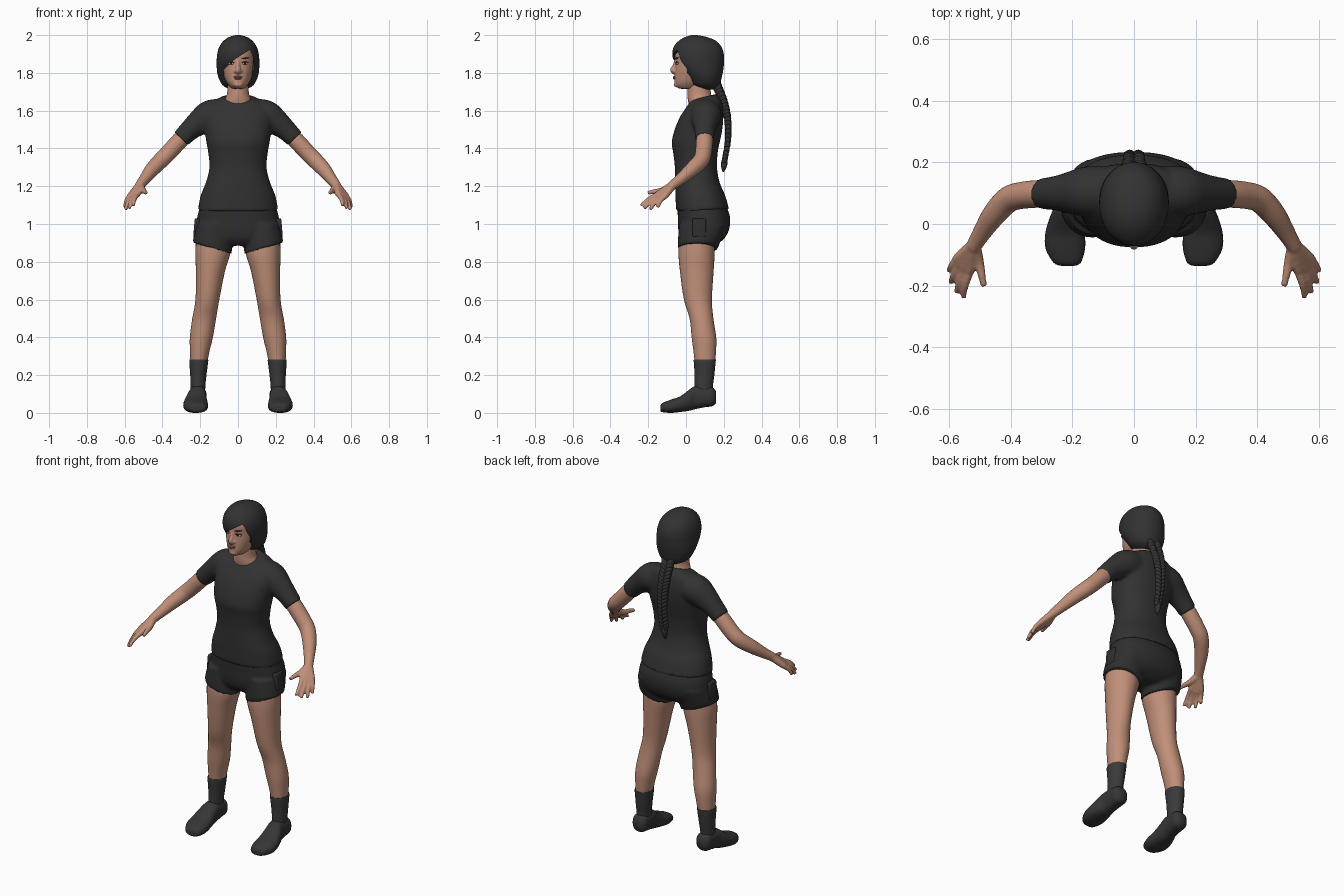
import bpy, bmesh, math
from mathutils import Vector, Matrix, Euler


def colour(name, rgb):
    m = bpy.data.materials.new(name)
    m.diffuse_color = (*rgb, 1)
    return m


SKIN = colour("skin", (0.53, 0.275, 0.19))
HAIR = colour("hair_black", (0.032, 0.032, 0.033))
SHIRT = colour("shirt_charcoal", (0.032, 0.032, 0.033))
SHORTS = colour("shorts_charcoal", (0.028, 0.028, 0.029))
SOCK = colour("sock_grey", (0.042, 0.042, 0.043))
SHOE = colour("shoe_grey", (0.036, 0.036, 0.037))
LIP = colour("lip", (0.34, 0.14, 0.11))
WHITE = colour("eye_white", (0.45, 0.42, 0.40))
DARK = colour("eye_dark", (0.02, 0.015, 0.012))


def resample(keys, k=4):
    """Catmull-Rom through tuples of equal length."""
    out = []
    for i in range(len(keys) - 1):
        a, b, c, d = (keys[max(i - 1, 0)], keys[i], keys[i + 1], keys[min(i + 2, len(keys) - 1)])
        for j in range(k):
            t = j / k
            out.append(tuple(0.5 * (2 * q + (r - p) * t + (2 * p - 5 * q + 4 * r - s) * t * t
                                    + (3 * q - p - 3 * r + s) * t ** 3)
                             for p, q, r, s in zip(a, b, c, d)))
    return out + [tuple(keys[-1])]


def oval(n, e):
    """Unit superellipse."""
    for i in range(n):
        c, s = math.cos(2 * math.pi * i / n), math.sin(2 * math.pi * i / n)
        yield (math.copysign(abs(c) ** (2 / e), c), math.copysign(abs(s) ** (2 / e), s))


def loft(bm, loops):
    rows = [[bm.verts.new(p) for p in lp] for lp in loops]
    n = len(rows[0])
    for a, b in zip(rows, rows[1:]):
        for i in range(n):
            bm.faces.new((a[i], a[(i + 1) % n], b[(i + 1) % n], b[i]))
    bm.faces.new(rows[0][::-1])
    bm.faces.new(rows[-1])


def stack(bm, rings, e=2.0, s=1, n=32):
    """Level rings: x, y, z, rx, ry, slope along x, slope along y."""
    rings = [tuple(r) + (0,) * (7 - len(r)) for r in rings]
    loft(bm, [[Vector((s * (x + u * rx), y + v * ry, z + u * rx * sx + v * ry * sy))
               for u, v in oval(n, e)] for x, y, z, rx, ry, sx, sy in resample(rings)])


def trunk(bm, rings, e=2.0):
    """Centred rings: z, half width, front y, back y, optional slope along y."""
    stack(bm, [(0, (r[2] + r[3]) / 2, r[0], r[1], (r[3] - r[2]) / 2, 0, r[4] if len(r) > 4 else 0)
               for r in rings], e, n=48)


def tube(bm, path, s=1, n=20):
    """Round tube along points x, y, z, radius."""
    pts = resample(path)
    loops = []
    for i, p in enumerate(pts):
        d = (Vector(pts[min(i + 1, len(pts) - 1)][:3]) - Vector(pts[max(i - 1, 0)][:3])).normalized()
        a = d.cross(Vector((0.3, 1, 0.2))).normalized()
        b = d.cross(a)
        loops.append([Vector((s * q.x, q.y, q.z)) for q in
                      (Vector(p[:3]) + (a * u + b * v) * p[3] for u, v in oval(n, 2))])
    loft(bm, loops)


def ball(bm, at, size, rot=(0, 0, 0)):
    m = Matrix.Translation(at) @ Euler(rot).to_matrix().to_4x4() @ Matrix.Diagonal((*size, 1))
    bmesh.ops.create_uvsphere(bm, u_segments=20, v_segments=12, radius=1, matrix=m)


def finish(bm, name, mat, voxel=0, smooth=0, cutter=None):
    bmesh.ops.recalc_face_normals(bm, faces=bm.faces[:])
    me = bpy.data.meshes.new(name)
    bm.to_mesh(me)
    bm.free()
    ob = bpy.data.objects.new(name, me)
    bpy.context.collection.objects.link(ob)
    bpy.ops.object.select_all(action='DESELECT')
    ob.select_set(True)
    bpy.context.view_layer.objects.active = ob
    if voxel:
        m = ob.modifiers.new("fuse", 'REMESH')
        m.mode, m.voxel_size = 'VOXEL', voxel
        m = ob.modifiers.new("soften", 'SMOOTH')
        m.factor, m.iterations = 0.5, smooth
    if cutter:
        m = ob.modifiers.new("cut", 'BOOLEAN')
        m.operation, m.object, m.solver = 'DIFFERENCE', cutter, 'EXACT'
    for m in list(ob.modifiers):
        bpy.ops.object.modifier_apply(modifier=m.name)
    ob.data.materials.clear()
    if mat:
        ob.data.materials.append(mat)
    bpy.ops.object.shade_smooth_by_angle(angle=math.radians(45))
    return ob


# Shirt: torso and both sleeves fused
bm = bmesh.new()
trunk(bm, [(1.072, .213, -.052, .228, .04), (1.15, .198, -.056, .208), (1.22, .17, -.058, .178),
           (1.30, .151, -.059, .164), (1.38, .158, -.068, .168), (1.43, .167, -.076, .178),
           (1.50, .177, -.060, .192), (1.57, .185, -.030, .198), (1.62, .168, .0, .194, .05),
           (1.648, .135, .014, .185, .12), (1.672, .085, .028, .158, .25)], 2.25)
for s in (-1, 1):
    tube(bm, [(-.08, .105, 1.585, .08), (-.15, .105, 1.572, .083), (-.205, .102, 1.537, .069),
              (-.255, .1, 1.497, .056), (-.302, .098, 1.45, .05)], s, 28)
finish(bm, "shirt", SHIRT, .009, 6)

# Shorts: hips and two leg openings fused
bm = bmesh.new()
trunk(bm, [(1.12, .19, -.04, .2), (1.08, .205, -.045, .22), (1.03, .217, -.043, .234),
           (.97, .22, -.041, .228), (.92, .19, -.03, .2), (.885, .11, .0, .15)], 2.3)
for s in (-1, 1):
    stack(bm, [(-.13, .088, 1.0, .092, .125), (-.134, .074, .93, .1, .116, -.15),
               (-.136, .062, .87, .104, .107, -.3)], 2.1, s)
finish(bm, "shorts", SHORTS, .009, 5)

for s, side in ((-1, "right"), (1, "left")):
    # Side pocket
    bm = bmesh.new()
    bmesh.ops.create_cube(bm, size=1, matrix=Matrix.Translation((s * .218, .07, .98)) @
                          Euler((0, s * -.08, 0)).to_matrix().to_4x4() @ Matrix.Diagonal((.03, .07, .1, 1)))
    bmesh.ops.bevel(bm, geom=bm.edges[:], offset=.008, segments=3, affect='EDGES', profile=.5)
    finish(bm, side + "_pocket", SHORTS)

    # Leg
    bm = bmesh.new()
    stack(bm, [(-.132, .058, .94, .088, .092), (-.133, .056, .85, .093, .096), (-.146, .057, .75, .077, .089),
               (-.162, .063, .6, .063, .074), (-.179, .082, .5, .063, .063), (-.194, .095, .4, .061, .065),
               (-.202, .099, .33, .052, .06), (-.207, .1, .27, .045, .054), (-.21, .098, .2, .036, .045)], 2, s)
    finish(bm, side + "_leg", SKIN)

    # Sock
    bm = bmesh.new()
    stack(bm, [(-.207, .1, .283, .049, .058), (-.208, .099, .27, .05, .058), (-.21, .098, .2, .043, .052),
               (-.212, .094, .14, .039, .048), (-.212, .094, .08, .038, .045)], 2, s)
    finish(bm, side + "_sock", SOCK)

    # Shoe, lofted from toe to heel: y, x, half width, sole z, top z
    bm = bmesh.new()
    keys = [(-.136, -.215, .02, .012, .034), (-.126, -.217, .044, .004, .052), (-.08, -.223, .064, 0, .07),
            (-.03, -.224, .064, .005, .088), (.02, -.22, .054, .012, .125), (.05, -.215, .048, .02, .142),
            (.10, -.213, .047, .03, .141), (.14, -.212, .044, .036, .136), (.16, -.212, .026, .052, .112)]
    loft(bm, [[Vector((s * (x + u * w), y, (a + b) / 2 + v * (b - a) / 2)) for u, v in oval(32, 2.4)]
              for y, x, w, a, b in resample(keys)])
    finish(bm, side + "_shoe", SHOE)

    # Arm, palm and fingers fused
    bm = bmesh.new()
    tube(bm, [(-.25, .1, 1.50, .04), (-.31, .098, 1.44, .045), (-.37, .092, 1.375, .044),
              (-.41, .078, 1.335, .043), (-.455, .03, 1.288, .039), (-.495, -.03, 1.237, .030),
              (-.522, -.075, 1.203, .025)], s)
    wrist = (-.518, -.068, 1.208, .023)
    for knuckle, tip in (((-.533, -.152, 1.155), (-.555, -.238, 1.097)),
                         ((-.552, -.147, 1.145), (-.575, -.222, 1.082)),
                         ((-.567, -.133, 1.140), (-.594, -.190, 1.076)),
                         ((-.575, -.113, 1.145), (-.600, -.150, 1.088))):
        mid = tuple(k * .5 + t * .5 + o for k, t, o in zip(knuckle, tip, (-.004, -.004, .005)))
        tube(bm, [wrist, (*knuckle, .0165)], s, 16)
        tube(bm, [(*knuckle, .0145), (*mid, .012), (*tip, .0095)], s, 12)
    tube(bm, [(-.518, -.075, 1.2, .022), (-.503, -.125, 1.178, .0165), (-.495, -.165, 1.172, .013),
              (-.487, -.203, 1.165, .010)], s, 14)
    finish(bm, side + "_arm", SKIN, .006, 3)

    # Eye, iris, lashes and brow
    x = s * .037
    for part, at, size, mat, tilt in (
            ("_eye", (x, -.047, 1.85), (.016, .006, .0065), WHITE, 0),
            ("_iris", (x, -.051, 1.85), (.0065, .0045, .0065), DARK, 0),
            ("_lashes", (x, -.049, 1.8565), (.019, .007, .003), DARK, 0),
            ("_brow", (x, -.05, 1.877), (.022, .006, .0032), DARK, s * -.15)):
        bm = bmesh.new()
        ball(bm, at, size, (0, tilt, s * .35))
        finish(bm, side + part, mat)

# Neck
bm = bmesh.new()
trunk(bm, [(1.58, .085, .03, .16), (1.645, .076, .012, .15), (1.69, .058, .008, .132), (1.77, .056, .012, .13)])
finish(bm, "neck", SKIN)

# Head with nose fused
bm = bmesh.new()
trunk(bm, [(1.716, .03, -.035, .06), (1.73, .045, -.054, .09), (1.75, .060, -.061, .12),
           (1.78, .074, -.061, .15), (1.82, .084, -.059, .165), (1.86, .088, -.057, .175),
           (1.90, .088, -.059, .175), (1.94, .08, -.045, .16), (1.97, .055, -.01, .12)], 2.1)
tube(bm, [(0, -.052, 1.868, .009), (0, -.061, 1.838, .0105), (0, -.071, 1.815, .0135),
          (0, -.060, 1.800, .011)])
for s in (-1, 1):
    ball(bm, (s * .013, -.061, 1.809), (.010, .011, .009))
ball(bm, (0, -.05, 1.738), (.025, .014, .014))
finish(bm, "head", SKIN, .005, 3)

# Lips
bm = bmesh.new()
ball(bm, (0, -.0605, 1.7785), (.024, .009, .0048))
ball(bm, (0, -.0605, 1.7705), (.020, .0095, .0058))
finish(bm, "lips", LIP)

# Hair cap with a swept fringe cut out in front of the face
bm = bmesh.new()
outline = [(-.088, 1.80), (-.06, 1.832), (-.03, 1.862), (.025, 1.899), (.063, 1.922), (.076, 1.895),
           (.088, 1.83), (.086, 1.76), (.08, 1.68), (-.08, 1.68), (-.086, 1.75)]
loft(bm, [[Vector((x, y, z)) for x, z in outline] for y in (-.3, .005)])
cutter = finish(bm, "fringe_cutter", None)
cutter.hide_render = True
bm = bmesh.new()
trunk(bm, [(1.712, .04, .075, .155), (1.735, .082, .03, .178), (1.78, .105, -.003, .19),
           (1.82, .112, -.038, .198), (1.86, .113, -.064, .201), (1.90, .110, -.072, .2),
           (1.94, .098, -.064, .186), (1.97, .076, -.038, .158), (1.99, .047, -.004, .11),
           (2.0, .012, .03, .06)], 2.05)
finish(bm, "hair", HAIR, cutter=cutter)
bpy.data.objects.remove(cutter)

# Braid: two alternating rows of tilted strands, then a tuft
bm = bmesh.new()
path = resample([(.165, 1.735), (.2, 1.65), (.221, 1.56), (.222, 1.45), (.205, 1.345)], 5)
for i, (y, z) in enumerate(path):
    f = 1 - .4 * i / len(path)
    for s in (-1, 1):
        ball(bm, (s * .018 * f, y, z - (.01 if s > 0 else 0)), (.019 * f, .023 * f, .032 * f), (0, s * .6, 0))
tube(bm, [(0, .206, 1.35, .012), (0, .203, 1.325, .017), (0, .2, 1.30, .014), (0, .197, 1.275, .003)])
finish(bm, "braid", HAIR)
